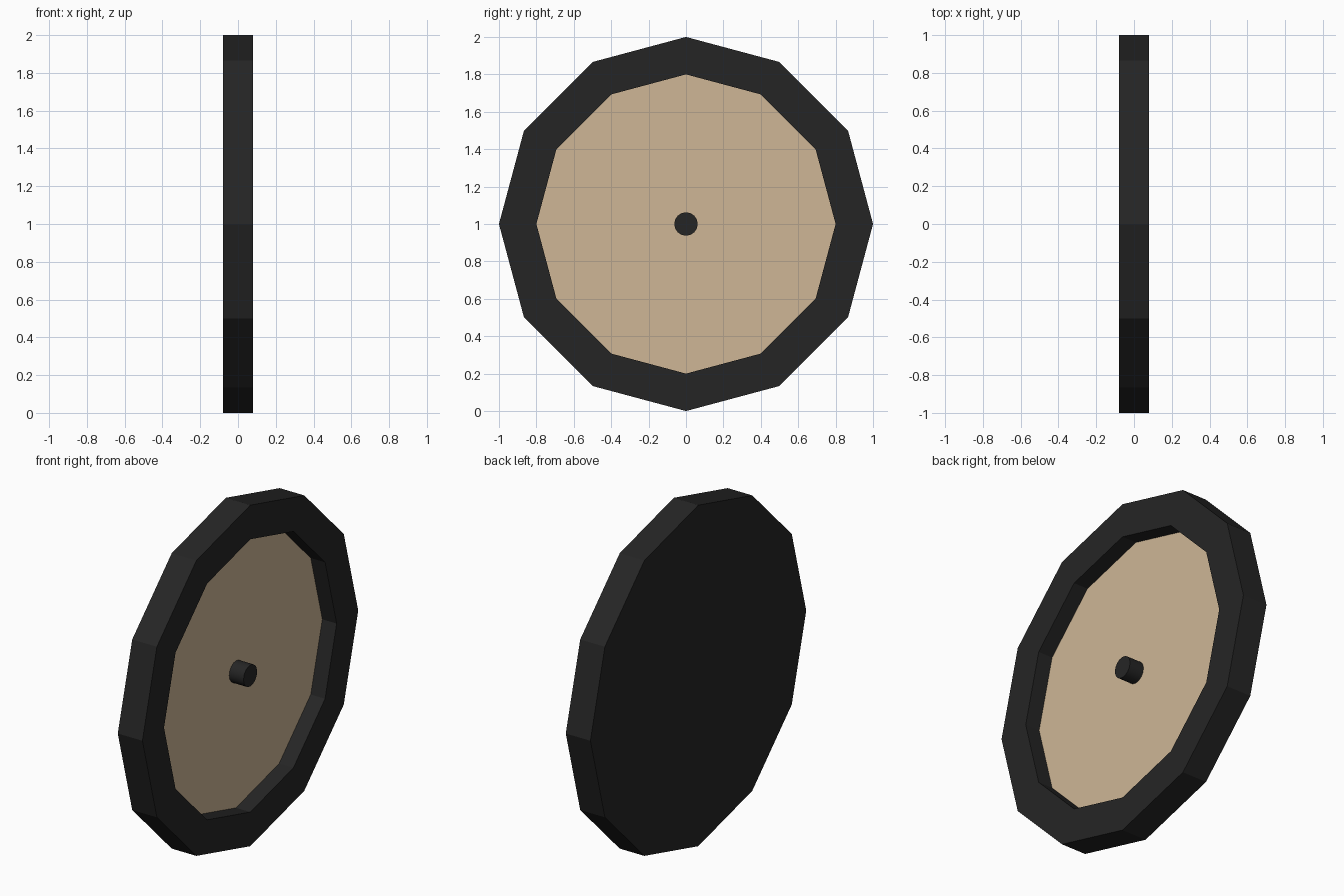
import bpy, bmesh, math

if "Cube" in bpy.data.objects:
    bpy.data.objects.remove(bpy.data.objects["Cube"])

SIDES = 12
HALF = 0.08      # half thickness of the wheel
FLOOR = -0.013   # x of the recessed panel
CENTRE_Z = 1.0


def material(name, rgb):
    m = bpy.data.materials.new(name)
    m.diffuse_color = (*rgb, 1.0)
    m.use_nodes = True
    m.node_tree.nodes["Principled BSDF"].inputs["Base Color"].default_value = m.diffuse_color
    return m


dark = material("dark_rubber", (0.0185, 0.0185, 0.0185))
tan = material("tan_panel", (0.62, 0.47, 0.305))


def ring(bm, radius, x, sides):
    return [bm.verts.new((x, radius * math.cos(2 * math.pi * i / sides),
                          CENTRE_Z + radius * math.sin(2 * math.pi * i / sides)))
            for i in range(sides)]


def lathe(name, profile, sides, mats, last_cap_material=0):
    """Closed solid turned around x from (radius, x) points, capped at both ends."""
    bm = bmesh.new()
    rings = [ring(bm, r, x, sides) for r, x in profile]
    for a, b in zip(rings, rings[1:]):
        for i in range(sides):
            j = (i + 1) % sides
            bm.faces.new((a[i], a[j], b[j], b[i]))
    bm.faces.new(rings[0][::-1])
    bm.faces.new(rings[-1]).material_index = last_cap_material
    bmesh.ops.recalc_face_normals(bm, faces=bm.faces)
    mesh = bpy.data.meshes.new(name)
    bm.to_mesh(mesh)
    bm.free()
    for m in mats:
        mesh.materials.append(m)
    obj = bpy.data.objects.new(name, mesh)
    bpy.context.collection.objects.link(obj)
    return obj


# Twelve-sided wheel: flat back, raised rim, recessed tan panel
lathe("wheel", [(1.0, -HALF), (1.0, HALF), (0.8, HALF), (0.8, FLOOR)],
      SIDES, [dark, tan], last_cap_material=1)

# Small round hub standing on the panel
hub = lathe("hub", [(0.063, FLOOR - 0.01), (0.063, HALF)], 16, [dark])
bpy.context.view_layer.objects.active = hub
hub.select_set(True)
bpy.ops.object.shade_smooth_by_angle(angle=math.radians(35))
